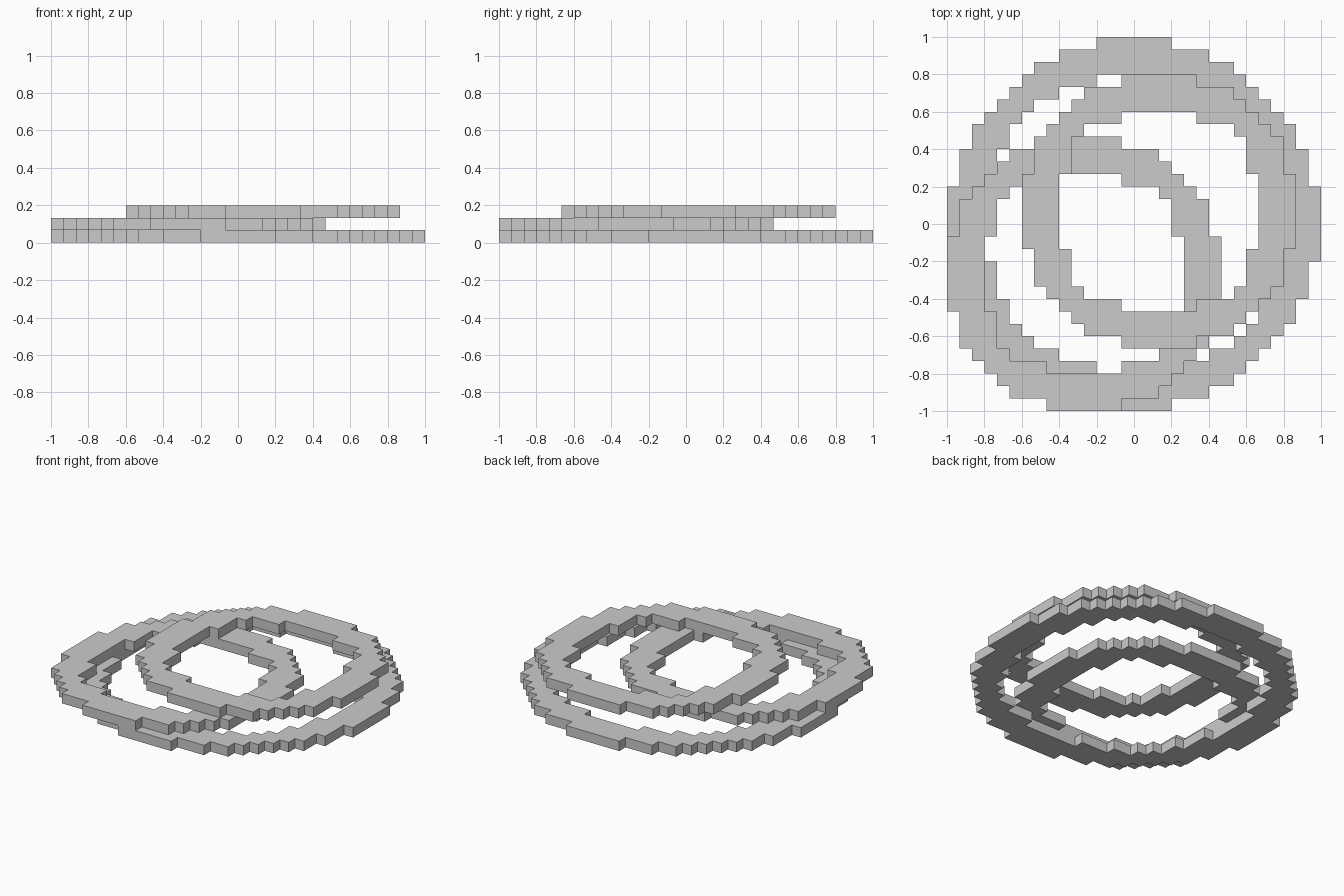
import bpy, bmesh
from mathutils import Vector

if "Cube" in bpy.data.objects:
    bpy.data.objects.remove(bpy.data.objects["Cube"])

U = 1 / 15  # edge length of one block

# half-widths of stepped discs, row by row outward from the centre
DISC_15 = [15] * 3 + [14] * 3 + [13] * 2 + [12, 11, 10, 9, 8, 6, 3]
DISC_12 = [12] * 3 + [11] * 3 + [10] * 2 + [9, 8, 6, 3]
DISC_11 = [11] * 3 + [10] * 3 + [9, 8, 7, 6, 3]
DISC_8 = [8] * 3 + [7] * 3 + [6, 3]
# correct row counts so every disc is as tall as it is wide
DISC_12 = [12] * 3 + [11] * 3 + [10] * 2 + [9, 8, 6, 3]


def disc(rows, cx, cy, layer):
    cells = set()
    for j, half in enumerate(rows):
        for i in range(-half, half):
            cells.add((cx + i, cy + j, layer))
            cells.add((cx + i, cy - 1 - j, layer))
    return cells


def ring(outer, inner, cx, cy, layer):
    return disc(outer, cx, cy, layer) - disc(inner, cx, cy, layer)


def build(name, cells, solid):
    """Make the outer skin of the blocks, leaving out hidden contact faces."""
    bm = bmesh.new()
    verts = {}

    def vert(p):
        key = tuple(round(c) for c in p)
        if key not in verts:
            verts[key] = bm.verts.new(Vector(key) * U)
        return verts[key]

    for c in sorted(cells):
        for axis in range(3):
            for side in (0, 1):
                n = list(c)
                n[axis] += 2 * side - 1
                if tuple(n) in solid:
                    continue
                a, b = (axis + 1) % 3, (axis + 2) % 3
                quad = []
                for da, db in ((0, 0), (1, 0), (1, 1), (0, 1)):
                    p = list(c)
                    p[axis] += side
                    p[a] += da
                    p[b] += db
                    quad.append(vert(p))
                bm.faces.new(quad if side else quad[::-1])
    # merge flat neighbouring squares
    bmesh.ops.dissolve_limit(bm, angle_limit=0.02, verts=bm.verts[:], edges=bm.edges[:])
    mesh = bpy.data.meshes.new(name)
    bm.to_mesh(mesh)
    bm.free()
    bpy.context.collection.objects.link(bpy.data.objects.new(name, mesh))


# three overlapping stepped rings, one per layer
parts = {
    "large_base_ring": ring(DISC_15, DISC_12, 0, 0, 0),
    "middle_ring": ring(DISC_11, DISC_8, -4, -4, 1),
    "top_ring": ring(DISC_11, DISC_8, 2, 1, 2),
}
solid = set().union(*parts.values())
for name, cells in parts.items():
    build(name, cells, solid)
